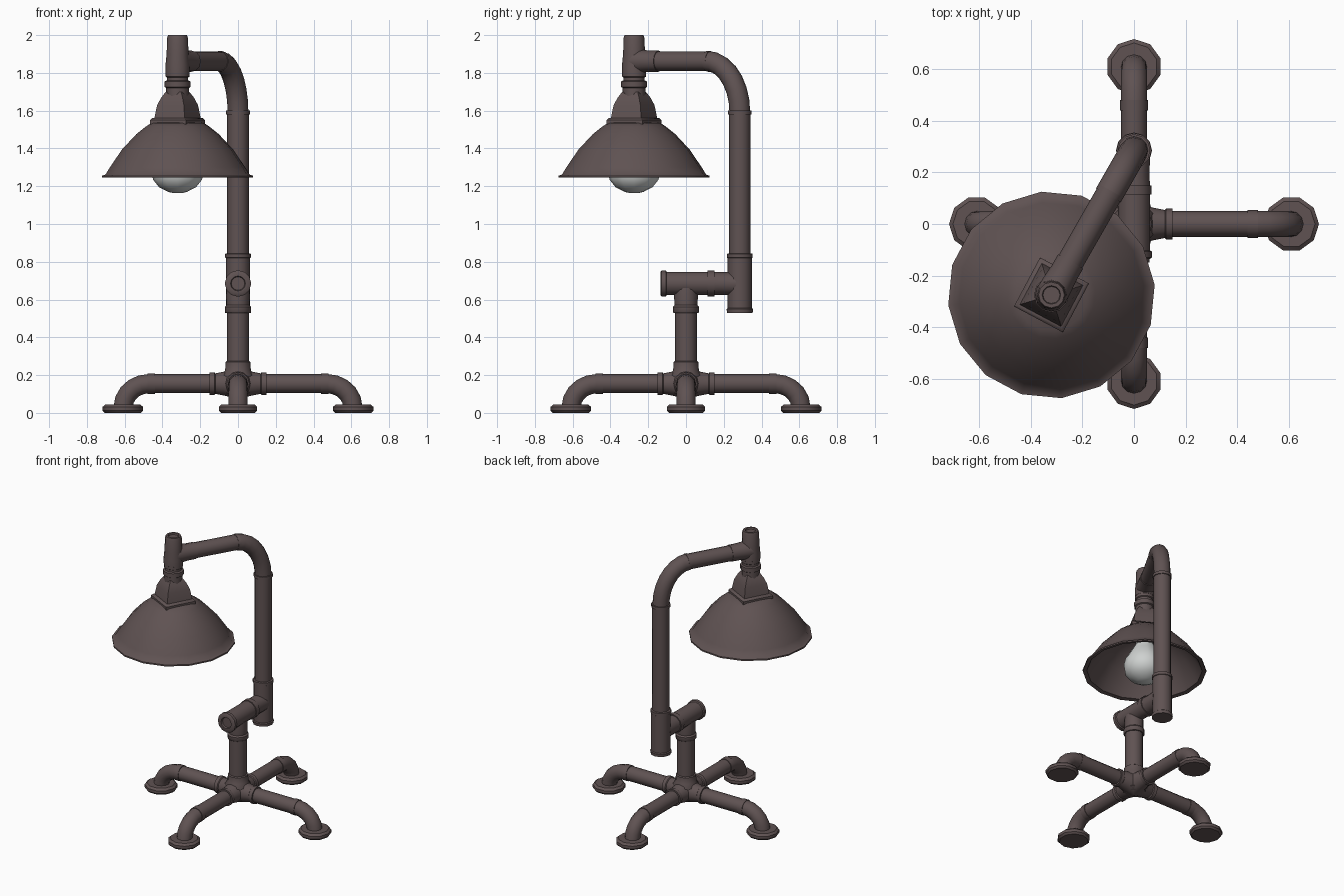
import bpy, bmesh, math
from mathutils import Vector, Matrix

if "Cube" in bpy.data.objects:
    bpy.data.objects.remove(bpy.data.objects["Cube"])


def material(name, rgb):
    m = bpy.data.materials.new(name)
    m.diffuse_color = (*rgb, 1)
    m.use_nodes = True
    m.node_tree.nodes["Principled BSDF"].inputs["Base Color"].default_value = m.diffuse_color
    return m


IRON = material("dark brown iron", (0.115, 0.085, 0.085))
GLASS = material("bulb glass", (0.62, 0.64, 0.63))


def sweep(name, rings, side, sides=12, mat=IRON, spin=0.0, caps=True):
    """Skin rings of (centre, direction, radius); side is a fixed cross vector."""
    bm = bmesh.new()
    side = Vector(side).normalized()
    loops = []
    for c, d, r in rings:
        up = Vector(d).normalized().cross(side)
        loops.append([bm.verts.new(Vector(c) + r * (math.cos(a) * side + math.sin(a) * up))
                      for a in (spin + 2 * math.pi * i / sides for i in range(sides))])
    for p, q in zip(loops, loops[1:]):
        for i in range(sides):
            j = (i + 1) % sides
            bm.faces.new((p[i], p[j], q[j], q[i]))
    if caps:
        bm.faces.new(loops[0][::-1])
        bm.faces.new(loops[-1])
    bmesh.ops.recalc_face_normals(bm, faces=bm.faces)
    me = bpy.data.meshes.new(name)
    bm.to_mesh(me)
    bm.free()
    me.materials.append(mat)
    ob = bpy.data.objects.new(name, me)
    bpy.context.collection.objects.link(ob)
    return ob


def lathe(name, base, axis, profile, **kw):
    """Turned part: profile of (distance along axis, radius) from base."""
    axis = Vector(axis).normalized()
    side = Vector((1, 0, 0)) if abs(axis.z) > 0.9 else axis.cross(Vector((0, 0, 1)))
    return sweep(name, [(Vector(base) + axis * t, axis, r) for t, r in profile], side, **kw)


def elbow(name, start, d0, d1, a, b, radius, steps=6, **kw):
    """Quarter bend leaving along d0 (length a) and ending along d1 (length b)."""
    start, d0, d1 = Vector(start), Vector(d0), Vector(d1)
    rings = []
    for i in range(steps + 1):
        t = math.pi / 2 * i / steps
        p = start + d0 * a * math.sin(t) + d1 * b * (1 - math.cos(t))
        rings.append((p, d0 * a * math.cos(t) + d1 * b * math.sin(t), radius))
    return sweep(name, rings, d0.cross(d1), **kw)


X, Y, Z = Vector((1, 0, 0)), Vector((0, 1, 0)), Vector((0, 0, 1))

# Base: four legs, each a pipe, collar, elbow and round foot
for k, word in enumerate(("right", "back", "left", "front")):
    turn = Matrix.Rotation(k * math.pi / 2, 4, 'Z')
    parts = [
        lathe(word + "_leg_pipe", (0, 0, .155), X,
              [(0, .08), (.08, .062), (.12, .054), (.125, .06), (.15, .06), (.15, .05),
               (.44, .05), (.44, .054), (.48, .054)]),
        elbow(word + "_leg_elbow", (.47, 0, .155), X, -Z, .138, .125, .051, steps=5),
        lathe(word + "_foot", (.61, 0, 0), Z,
              [(0, .095), (.012, .107), (.032, .107), (.045, .092), (.045, .06)], sides=10),
    ]
    for ob in parts:
        ob.matrix_world = turn

# Hub and short riser
lathe("hub", (0, 0, 0), Z, [(.09, .05), (.105, .075), (.20, .085), (.225, .068),
                            (.27, .066), (.275, .058)])
lathe("riser_pipe", (0, 0, 0), Z, [(.26, .058), (.60, .058)])
lathe("riser_collar", (0, 0, 0), Z, [(.53, .066), (.535, .07), (.56, .07), (.57, .061),
                                     (.62, .063), (.66, .06)])

# Lower tee with a plug facing the front
lathe("lower_tee", (0, -.135, .685), Y,
      [(.012, .03), (.012, .036), (0, .04), (0, .062), (.006, .07), (.028, .07), (.032, .062),
       (.25, .062), (.25, .068), (.285, .068), (.285, .062), (.32, .06), (.40, .062)])

# Offset tee and upright pipe
P = Vector((0, .285, 0))
lathe("offset_tee", P, Z, [(.53, .068), (.55, .07), (.555, .064), (.82, .064),
                           (.822, .068), (.842, .068), (.845, .057)])
lathe("upright_pipe", P, Z, [(.83, .057), (1.58, .057), (1.58, .063), (1.60, .063), (1.60, .056)])

# Upper bend and arm toward the lamp
L = Vector((-.32, -.275, 0))
D = (L - P).normalized()
reach = (L - P).length
elbow("upper_bend", P + Z * 1.59, Z, D, .272, .20, .055, steps=7)
lathe("arm_pipe", P + Z * 1.862, D,
      [(.18, .055), (.20, .055), (.20, .052), (reach - .15, .052), (reach - .15, .056),
       (reach - .10, .056), (reach - .05, .06), (reach, .062)])

# Lamp tee with recessed plug on top, and threaded neck
lathe("lamp_tee", L, Z, [(1.79, .05), (1.80, .064), (1.84, .064), (1.90, .058), (1.985, .055),
                         (2.0, .05), (2.0, .036), (1.99, .033)])
lathe("lamp_neck", L, Z, [(1.66, .06), (1.72, .06), (1.725, .068), (1.755, .068), (1.76, .056),
                          (1.775, .056), (1.78, .063), (1.80, .063)])

# Square socket housing, turned with the arm
lathe("socket_housing", L, Z, [(1.525, .145), (1.53, .152), (1.55, .152), (1.56, .14),
                               (1.562, .128), (1.63, .113), (1.67, .09), (1.70, .065)],
      sides=4, spin=math.radians(17))

# Shade: thin dome with outer and inner wall and a small rim lip
lathe("shade", L, Z, [(1.545, .02), (1.535, .14), (1.515, .17), (1.475, .22), (1.395, .295),
                      (1.30, .36), (1.262, .383), (1.255, .402), (1.245, .402), (1.25, .375),
                      (1.295, .35), (1.39, .285), (1.468, .21), (1.525, .13), (1.53, .02)],
      sides=16, spin=math.pi / 16 * .5)

# Bulb and its socket under the shade
lathe("bulb", L, Z, [(1.163, .02), (1.17, .05), (1.195, .098), (1.235, .13), (1.28, .137),
                     (1.33, .125), (1.39, .09), (1.44, .06), (1.48, .05)],
      sides=12, mat=GLASS)
lathe("bulb_socket", L, Z, [(1.46, .06), (1.53, .065)])

# Smooth shading with crisp collars
for ob in bpy.context.scene.objects:
    ob.select_set(True)
    bpy.context.view_layer.objects.active = ob
bpy.ops.object.shade_smooth_by_angle(angle=math.radians(40))
